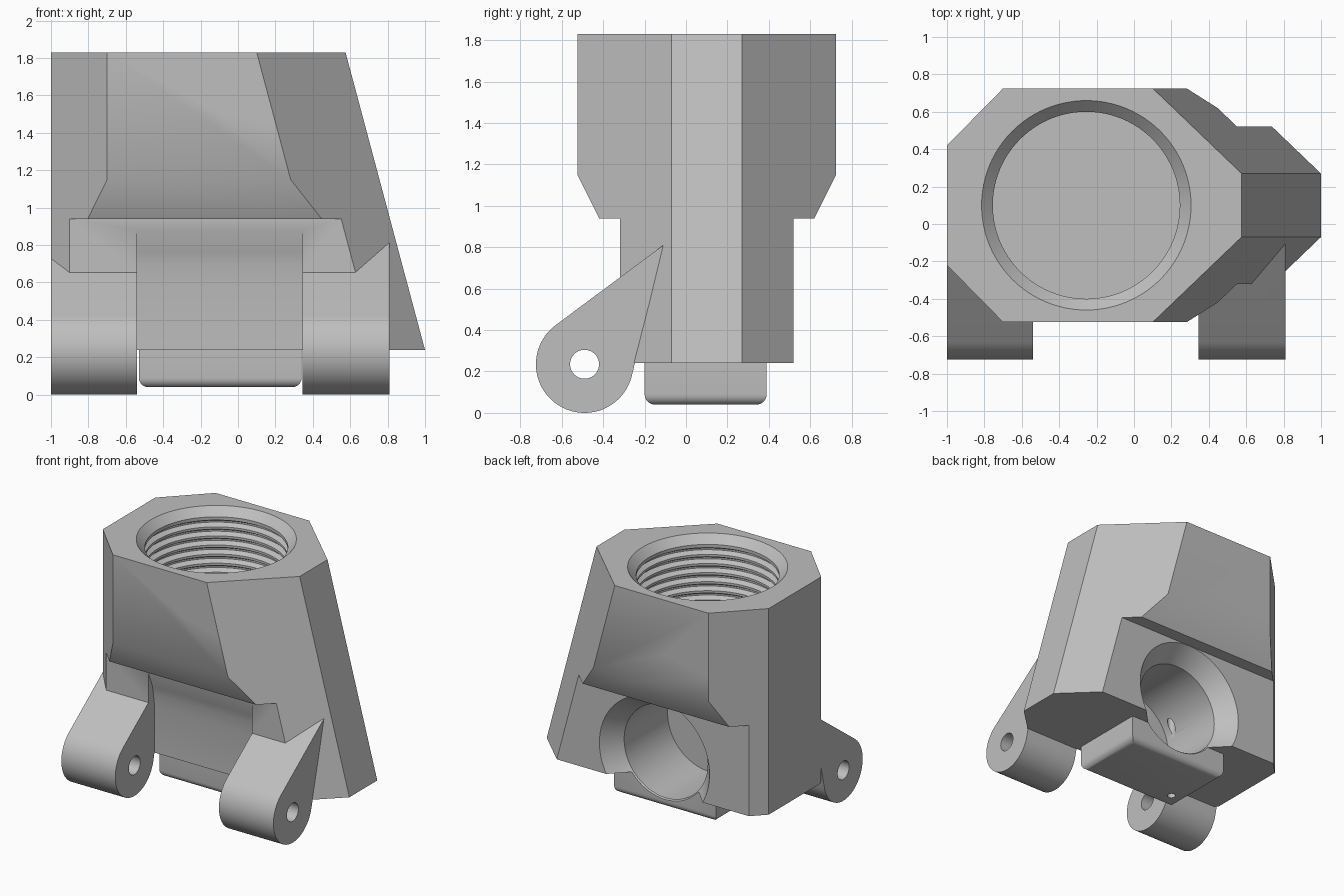
import bpy, bmesh, math
from mathutils import Matrix, Vector

if "Cube" in bpy.data.objects:
    bpy.data.objects.remove(bpy.data.objects["Cube"])

grey = bpy.data.materials.new("plain grey")
grey.diffuse_color = (0.52, 0.52, 0.52, 1)
grey.use_nodes = True
grey.node_tree.nodes["Principled BSDF"].inputs["Base Color"].default_value = grey.diffuse_color


def make(name, bm):
    bmesh.ops.recalc_face_normals(bm, faces=bm.faces)
    me = bpy.data.meshes.new(name)
    bm.to_mesh(me)
    bm.free()
    ob = bpy.data.objects.new(name, me)
    bpy.context.collection.objects.link(ob)
    me.materials.append(grey)
    return ob


def loft(name, rings):
    """Closed solid through equal-length rings of points."""
    bm = bmesh.new()
    vs = [[bm.verts.new(p) for p in ring] for ring in rings]
    n = len(vs[0])
    for a, b in zip(vs, vs[1:]):
        for i in range(n):
            j = (i + 1) % n
            bm.faces.new((a[i], a[j], b[j], b[i]))
    bm.faces.new(vs[0][::-1])
    bm.faces.new(vs[-1])
    return make(name, bm)


def side_extrude(name, profile, x0, x1):
    """Extrude a (y, z) profile along x."""
    return loft(name, [[(x, y, z) for y, z in profile] for x in (x0, x1)])


def lathe(name, profile, origin, rot=Matrix.Identity(3), seg=96):
    """Solid of revolution from (radius, height) pairs."""
    o = Vector(origin)
    ang = [2 * math.pi * i / seg for i in range(seg)]
    return loft(name, [[o + rot @ Vector((r * math.cos(a), r * math.sin(a), h))
                        for a in ang] for r, h in profile])


def combine(target, tool, op):
    m = target.modifiers.new("cut", 'BOOLEAN')
    m.operation, m.solver, m.object = op, 'EXACT', tool
    bpy.context.view_layer.objects.active = target
    bpy.ops.object.modifier_apply(modifier=m.name)
    bpy.data.objects.remove(tool, do_unlink=True)


ALONG_X = Matrix.Rotation(math.pi / 2, 3, 'Y')
ALONG_Y = Matrix.Rotation(-math.pi / 2, 3, 'X')

# Main body: chamfered plan with a leaning right side, trimmed by the side profile
left = [(-0.7, 0.725), (-1, 0.42), (-1, -0.22), (-0.7, -0.525)]
right = [(0.1, -0.525), (0.575, -0.07), (0.575, 0.27), (0.1, 0.725)]
rings = []
for z in (-0.1, 2.0):
    lean = 0.267 * (1.83 - z)
    rings.append([(x, y, z) for x, y in left] + [(x + lean, y, z) for x, y in right])
body = loft("body", rings)
half = [(0.42, 0.24), (0.42, 0.94), (0.52, 0.94), (0.625, 1.15), (0.625, 1.83)]
profile = [(0.1 + y, z) for y, z in half] + [(0.1 - y, z) for y, z in reversed(half)]
combine(body, side_extrude("trim", profile, -1.5, 1.5), 'INTERSECT')

# Shallow front recess between the hinge arms
recess = [(-0.6, 0.88), (-0.32, 0.88), (-0.27, 0.76), (-0.245, 0.6), (-0.245, 0.1), (-0.6, 0.1)]
combine(body, side_extrude("recess", recess, -0.54, 0.345), 'DIFFERENCE')

# Base block with rounded lower edges
block = side_extrude("base_block", [(-0.2, 0.04), (0.39, 0.04), (0.39, 0.36), (-0.2, 0.36)],
                     -0.53, 0.34)
bm = bmesh.new()
bm.from_mesh(block.data)
low = [e for e in bm.edges if all(v.co.z < 0.05 for v in e.verts)]
bmesh.ops.bevel(bm, geom=low, offset=0.05, segments=6, profile=0.5, affect='EDGES')
bm.to_mesh(block.data)
bm.free()
combine(body, block, 'UNION')

# Hinge arms: round eye drawn out to a point inside the body
cy, cz, r = -0.49, 0.235, 0.235
ay, az = -0.11, 0.81
aim = math.atan2(az - cz, ay - cy)
spread = math.acos(r / math.hypot(ay - cy, az - cz))
steps = 48
arm = [(ay, az)]
for i in range(steps + 1):
    a = aim + spread + (2 * math.pi - 2 * spread) * i / steps
    arm.append((cy + r * math.cos(a), cz + r * math.sin(a)))
for x0, x1 in ((-1, -0.54), (0.345, 0.81)):
    combine(body, side_extrude("hinge_arm", arm, x0, x1), 'UNION')
combine(body, lathe("pin_hole", [(0.07, -1.2), (0.07, 1.2)], (0, cy, cz), ALONG_X, 40),
        'DIFFERENCE')

# Threaded socket in the top
socket = [(0.58, 1.85), (0.5, 1.77)]
for i in range(11):
    z = 1.745 - 0.07 * i
    socket += [(0.5, z), (0.535, z - 0.02), (0.535, z - 0.032), (0.5, z - 0.052)]
socket.append((0.5, 0.96))
combine(body, lathe("socket", socket, (-0.255, 0.1, 0)), 'DIFFERENCE')

# Countersunk bore in the back
bore = [(0.357, -0.15), (0.357, 0.38), (0.47, 0.52), (0.47, 0.8)]
combine(body, lathe("bore", bore, (-0.095, 0, 0.469), ALONG_Y), 'DIFFERENCE')

# Small drain hole up through the base block
combine(body, lathe("drain", [(0.03, -0.1), (0.03, 0.75)], (-0.41, -0.06, 0), seg=24),
        'DIFFERENCE')

bpy.ops.object.select_all(action='DESELECT')
body.select_set(True)
bpy.context.view_layer.objects.active = body
bpy.ops.object.shade_smooth_by_angle(angle=math.radians(30))
